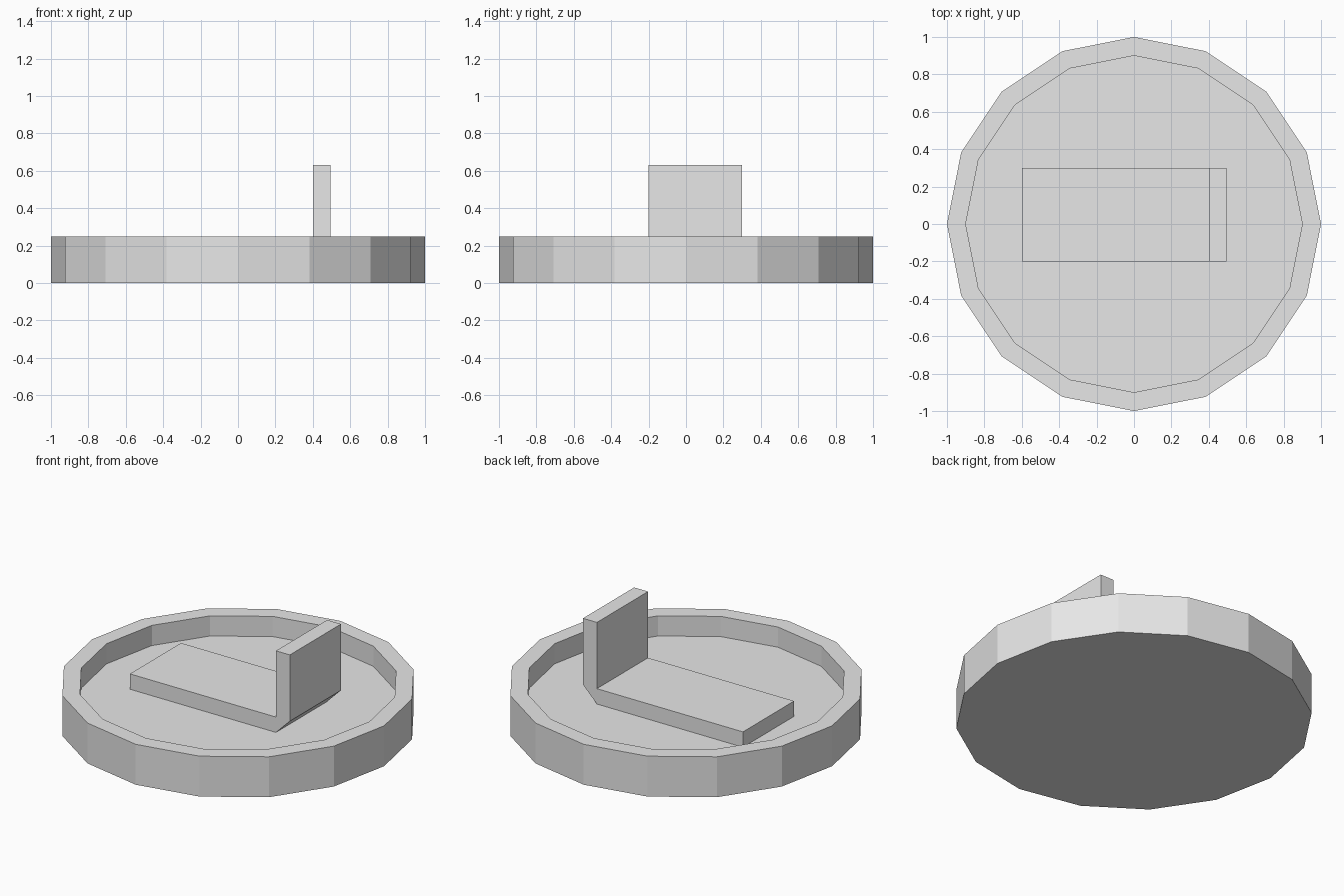
import bpy, bmesh
from math import cos, sin, tau

cube = bpy.data.objects.get("Cube")
if cube:
    bpy.data.objects.remove(cube, do_unlink=True)

SIDES = 16
FLOOR = 0.125

grey = bpy.data.materials.new("light_grey")
grey.use_nodes = True
grey.diffuse_color = (0.8, 0.8, 0.8, 1)
grey.node_tree.nodes["Principled BSDF"].inputs["Base Color"].default_value = (0.8, 0.8, 0.8, 1)


def finish(name, bm):
    """Turn a bmesh into a flat-shaded object with the grey material."""
    bmesh.ops.recalc_face_normals(bm, faces=bm.faces)
    mesh = bpy.data.meshes.new(name)
    bm.to_mesh(mesh)
    bm.free()
    mesh.materials.append(grey)
    obj = bpy.data.objects.new(name, mesh)
    bpy.context.collection.objects.link(obj)
    return obj


def lathe(name, profile):
    """Stack polygon rings along the profile and cap both ends."""
    bm = bmesh.new()
    rings = [[bm.verts.new((r * cos(tau * i / SIDES), r * sin(tau * i / SIDES), z))
              for i in range(SIDES)] for r, z in profile]
    for a, b in zip(rings, rings[1:]):
        for i in range(SIDES):
            j = (i + 1) % SIDES
            bm.faces.new((a[i], a[j], b[j], b[i]))
    bm.faces.new(rings[0])
    bm.faces.new(rings[-1])
    return finish(name, bm)


def extrude_profile(name, profile, y0, y1):
    """Extrude an x-z outline along y."""
    bm = bmesh.new()
    face = bm.faces.new([bm.verts.new((x, y0, z)) for x, z in profile])
    out = bmesh.ops.extrude_face_region(bm, geom=[face])
    moved = [v for v in out["geom"] if isinstance(v, bmesh.types.BMVert)]
    bmesh.ops.translate(bm, vec=(0, y1 - y0, 0), verts=moved)
    return finish(name, bm)


# Round tray with a raised rim
lathe("round_tray", [(1, 0), (1, 0.25), (0.9, 0.25), (0.9, FLOOR)])

# Bench slab with an upright back and a bevelled lower corner
extrude_profile("bench", [(-0.6, FLOOR), (0.4, FLOOR), (0.495, 0.22), (0.495, 0.63),
                          (0.4, 0.63), (0.4, 0.22), (-0.6, 0.22)], -0.2, 0.3)
